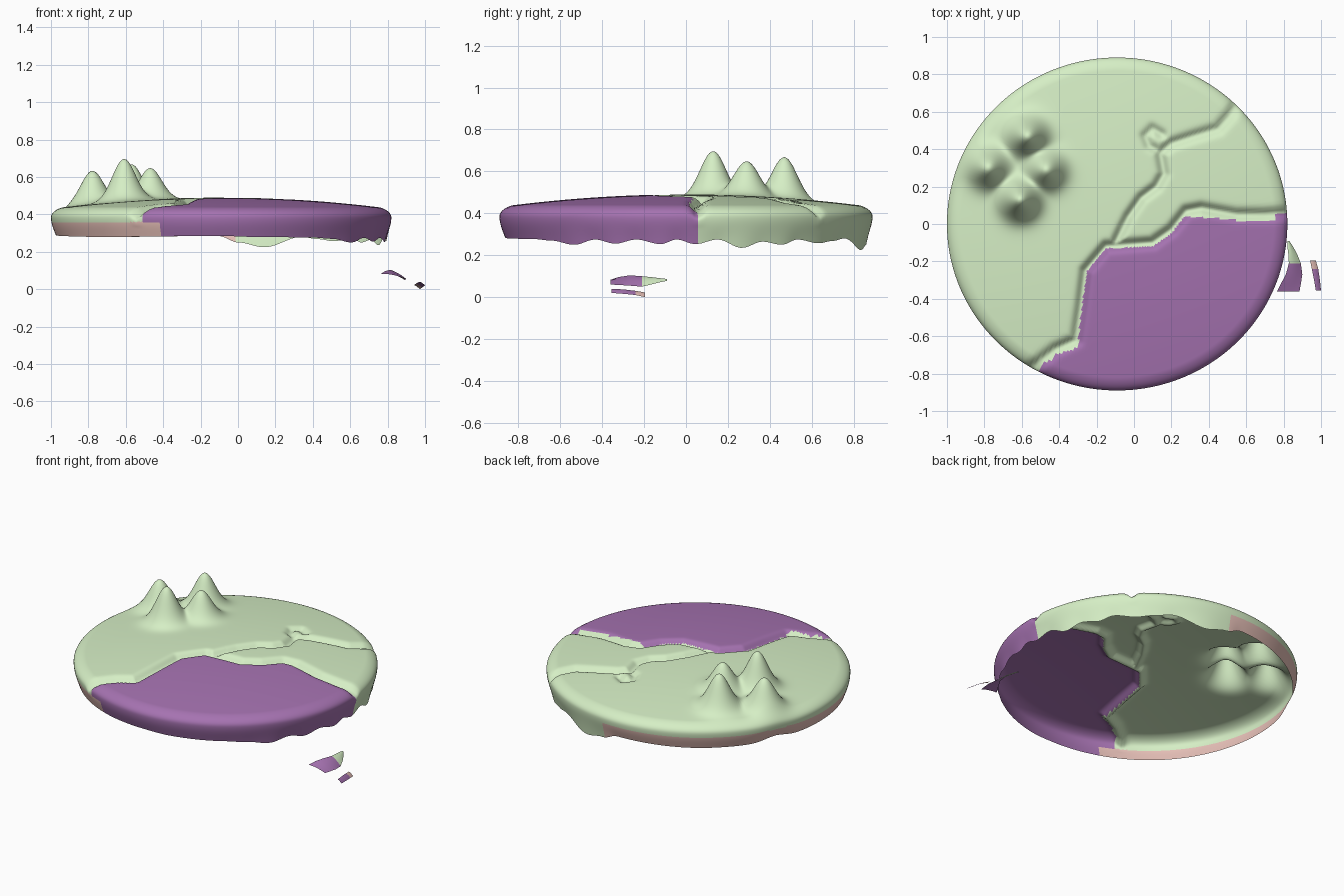
import bpy, bmesh, math
from mathutils import Vector
from mathutils.geometry import interpolate_bezier

if "Cube" in bpy.data.objects:
    bpy.data.objects.remove(bpy.data.objects["Cube"])

CX, RX, RY = -0.09, 0.91, 0.89
SEGS, RINGS = 288, 88


def material(name, rgb):
    m = bpy.data.materials.new(name)
    m.diffuse_color = (*rgb, 1)
    m.use_nodes = True
    m.node_tree.nodes["Principled BSDF"].inputs["Base Color"].default_value = m.diffuse_color
    return m


MATS = [material("grass_green", (0.67, 0.86, 0.56)),
        material("purple_land", (0.38, 0.17, 0.44)),
        material("pink_underside", (0.80, 0.53, 0.48))]


def finish(bm, name):
    me = bpy.data.meshes.new(name)
    bm.to_mesh(me)
    bm.free()
    ob = bpy.data.objects.new(name, me)
    bpy.context.collection.objects.link(ob)
    for m in MATS:
        me.materials.append(m)
    for p in me.polygons:
        p.use_smooth = True
    return ob


def lookup(table, v, ease=False):
    if v <= table[0][0]:
        return table[0][1]
    for (a, p), (b, q) in zip(table, table[1:]):
        if v <= b:
            t = (v - a) / (b - a)
            if ease:
                t = (1 - math.cos(math.pi * t)) / 2
            return p + (q - p) * t
    return table[-1][1]


# Border of the purple land
BORDER = [(-0.56, -0.95), (-0.50, -0.78), (-0.42, -0.70), (-0.30, -0.66),
          (-0.28, -0.45), (-0.25, -0.25), (-0.15, -0.13), (0.10, -0.12),
          (0.20, -0.05), (0.27, 0.04), (0.45, 0.03), (0.55, 0.02),
          (0.75, 0.02), (0.82, 0.07)]

# Carved channels: points, depth, width
CHANNELS = [
    ([(0.58, 0.69), (0.51, 0.58), (0.45, 0.51), (0.32, 0.47), (0.20, 0.43),
      (0.14, 0.38), (0.16, 0.27), (0.12, 0.20), (0.04, 0.14), (-0.03, 0.04),
      (-0.10, -0.10)], 0.030, 0.026),
    ([(0.15, 0.38), (0.08, 0.42), (0.06, 0.47), (0.10, 0.51), (0.15, 0.48)],
     0.022, 0.024),
    ([(-0.56, -0.78), (-0.42, -0.67), (-0.31, -0.62), (-0.285, -0.45),
      (-0.26, -0.25), (-0.15, -0.12), (0.10, -0.10), (0.20, -0.03),
      (0.28, 0.07), (0.36, 0.085), (0.55, 0.05), (0.70, 0.05), (0.85, 0.06)],
     0.036, 0.027)]

# Peaks: x, y, height above ground
PEAKS = [(-0.61, 0.13, 0.228), (-0.78, 0.30, 0.185),
         (-0.47, 0.29, 0.175), (-0.57, 0.47, 0.212)]

# Wavy lower edge by angle in degrees
EDGE = [(-90, .285), (-78, .28), (-57, .277), (-48, .27), (-38, .25),
        (-30, .275), (-23, .255), (-16, .275), (-8, .253), (-3, .275),
        (3, .253), (10, .275), (18, .235), (25, .265), (32, .25), (38, .275),
        (47, .257), (54, .268), (61, .28), (75, .225), (84, .25), (91, .285),
        (130, .28), (180, .287), (225, .28), (270, .285)]


def channel_depth(x, y):
    best = 0
    for pts, depth, width in CHANNELS:
        d2 = 9
        for (ax, ay), (bx, by) in zip(pts, pts[1:]):
            ex, ey = bx - ax, by - ay
            t = ((x - ax) * ex + (y - ay) * ey) / (ex * ex + ey * ey)
            t = max(0, min(1, t))
            d2 = min(d2, (x - ax - t * ex) ** 2 + (y - ay - t * ey) ** 2)
        best = max(best, depth * math.exp(-d2 / width ** 2))
    return best


def mountain_height(x, y):
    if x > -0.2 or y < -0.2:
        return 0
    s = sum((h * math.exp(-((x - a) ** 2 + (y - b) ** 2) / 0.0078)) ** 2
            for a, b, h in PEAKS)
    return math.sqrt(s)


# Island: domed top, rounded rim and hanging skirt as one open shell
bm = bmesh.new()
angles = [-90 + 360 * i / SEGS for i in range(SEGS)]
columns = []
for deg in angles:
    c, s = math.cos(math.radians(deg)), math.sin(math.radians(deg))
    low = lookup(EDGE, deg, True)
    prof = [(0.93 * k / RINGS, 0.49 - 0.06 * (0.93 * k / RINGS) ** 2)
            for k in range(1, RINGS + 1)]
    rim = interpolate_bezier(Vector((0.93, 0.438)), Vector((0.965, 0.431)),
                             Vector((1, 0.41)), Vector((1, 0.385)), 9)
    skirt = interpolate_bezier(Vector((1, 0.385)), Vector((1, 0.35)),
                               Vector((0.985, 0.32)), Vector((0.97, low)), 12)
    prof += [(p.x, p.y) for p in rim[1:]] + [(p.x, p.y) for p in skirt[1:]]
    col = []
    for r, z in prof:
        x, y = CX + RX * r * c, RY * r * s
        fade = max(0, min(1, (z - 0.33) / 0.09))
        z += mountain_height(x, y) - fade * channel_depth(x, y)
        col.append(bm.verts.new((x, y, z)))
    columns.append(col)
centre = bm.verts.new((CX, 0, 0.49 - channel_depth(CX, 0)))


def land_colour(deg, co, row):
    x, y = co.x, co.y
    if row >= RINGS:
        x = CX + RX * 0.98 * math.cos(math.radians(deg))
        y = RY * 0.98 * math.sin(math.radians(deg))
        if co.z < 0.36 and 85 < deg < 249:
            return 2
    return 1 if x > -0.56 and y < lookup(BORDER, x) else 0


for i in range(SEGS):
    a, b = columns[i], columns[(i + 1) % SEGS]
    mid = angles[i] + 180 / SEGS
    f = bm.faces.new((centre, a[0], b[0]))
    f.material_index = land_colour(mid, f.calc_center_median(), 0)
    for k in range(len(a) - 1):
        f = bm.faces.new((a[k], a[k + 1], b[k + 1], b[k]))
        f.material_index = land_colour(mid, f.calc_center_median(), k + 1)
finish(bm, "island_shell")


# Falling fragments: curved sheets given as rows of (y, left x, z, right x, z)
def fragment(name, rows, bulge, split_y, far_material, cols=6):
    bm = bmesh.new()
    grid = []
    for y, xl, zl, xr, zr in rows:
        grid.append([bm.verts.new((xl + (xr - xl) * j / cols, y,
                                   zl + (zr - zl) * j / cols
                                   + bulge * math.sin(math.pi * j / cols)))
                     for j in range(cols + 1)])
    for p, q in zip(grid, grid[1:]):
        for j in range(cols):
            f = bm.faces.new((p[j], p[j + 1], q[j + 1], q[j]))
            far = f.calc_center_median().y > split_y
            f.material_index = far_material if far else 1
    finish(bm, name)


fragment("large_fragment",
         [(-0.36, 0.765, 0.083, 0.885, 0.060), (-0.32, 0.785, 0.096, 0.892, 0.058),
          (-0.27, 0.812, 0.104, 0.90, 0.055), (-0.21, 0.828, 0.100, 0.892, 0.050),
          (-0.16, 0.825, 0.095, 0.872, 0.062), (-0.12, 0.82, 0.090, 0.85, 0.072),
          (-0.09, 0.82, 0.083, 0.83, 0.078)], 0.006, -0.21, 0)
fragment("small_fragment",
         [(-0.355, 0.972, 0.040, 1.0, 0.020), (-0.30, 0.963, 0.037, 0.994, 0.016),
          (-0.24, 0.951, 0.030, 0.985, 0.010), (-0.195, 0.942, 0.022, 0.972, 0.0)],
         0.003, -0.24, 2)
